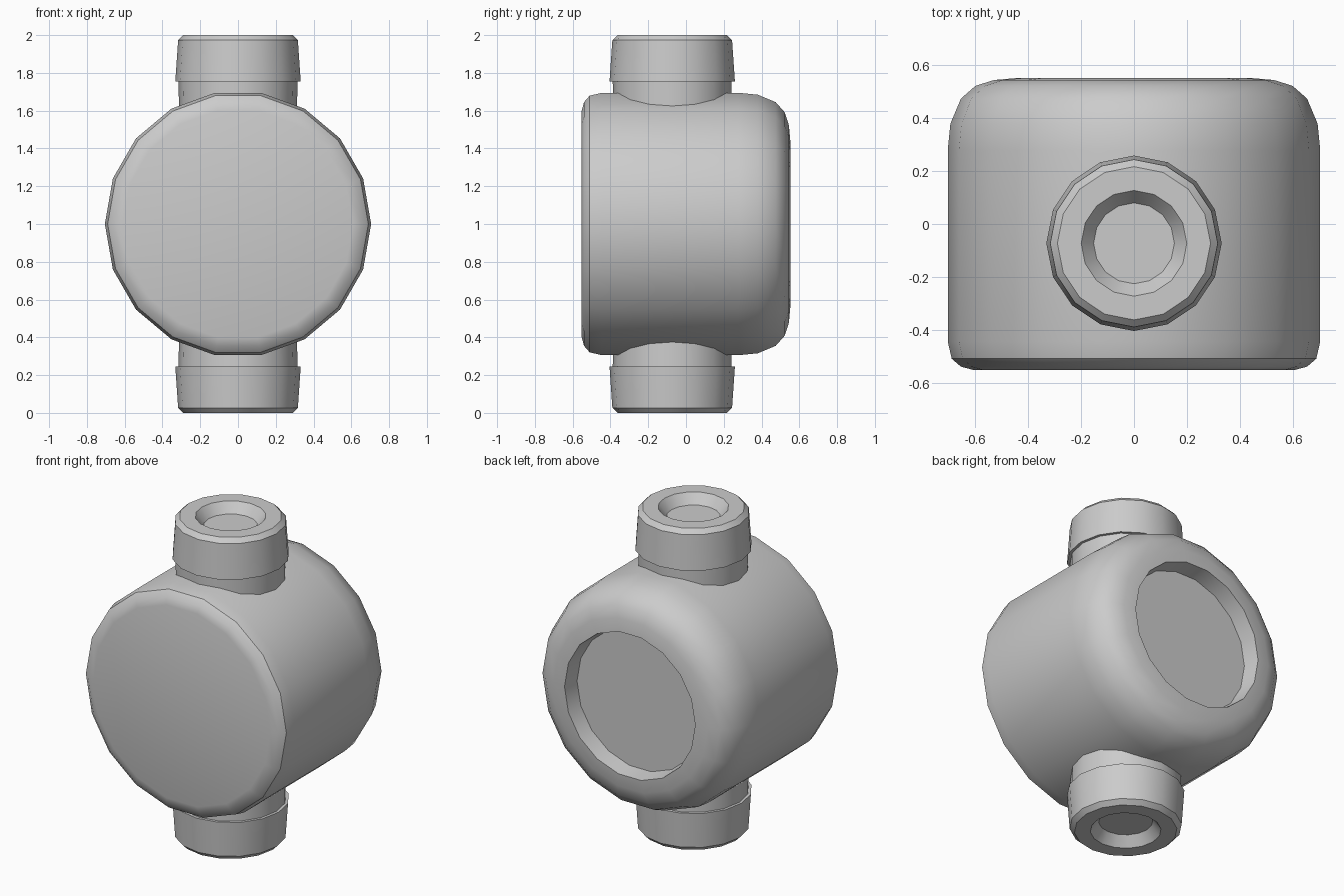
import bpy, bmesh, math
from mathutils import Matrix

if "Cube" in bpy.data.objects:
    bpy.data.objects.remove(bpy.data.objects["Cube"])


def lathe(name, profile, sides, matrix):
    """Revolve (radius, height) points around local Z, cap both ends, place with matrix."""
    bm = bmesh.new()
    rings = []
    for r, h in profile:
        rings.append([bm.verts.new((r * math.cos(2 * math.pi * i / sides),
                                    r * math.sin(2 * math.pi * i / sides), h))
                      for i in range(sides)])
    for a, b in zip(rings, rings[1:]):
        for i in range(sides):
            j = (i + 1) % sides
            bm.faces.new((a[i], a[j], b[j], b[i]))
    bm.faces.new(rings[0])
    bm.faces.new(rings[-1])
    bm.transform(matrix)
    bmesh.ops.recalc_face_normals(bm, faces=bm.faces)
    mesh = bpy.data.meshes.new(name)
    bm.to_mesh(mesh)
    bm.free()
    obj = bpy.data.objects.new(name, mesh)
    bpy.context.collection.objects.link(obj)
    bpy.ops.object.select_all(action='DESELECT')
    obj.select_set(True)
    bpy.context.view_layer.objects.active = obj
    bpy.ops.object.shade_smooth_by_angle(angle=math.radians(32))
    return obj


# Drum body: flat front, rounded back with a shallow round recess
body_profile = [
    (0.61, -0.552), (0.655, -0.54), (0.69, -0.51), (0.705, -0.445),
    (0.705, 0.28), (0.695, 0.38), (0.655, 0.475), (0.60, 0.523),
    (0.53, 0.545), (0.45, 0.552), (0.435, 0.45),
]
lathe("drum_body", body_profile, 18,
      Matrix.Translation((0, 0, 1)) @ Matrix.Rotation(math.radians(-90), 4, 'X'))

# Pipe ends: neck, stepped tapered collar, chamfer and dished opening
pipe_profile = [
    (0.31, 0.45), (0.315, 0.755), (0.332, 0.755), (0.317, 0.973),
    (0.29, 1.0), (0.20, 1.0), (0.153, 0.94),
]
for name, sign in (("top_pipe_end", 1), ("bottom_pipe_end", -1)):
    lathe(name, [(r, sign * h) for r, h in pipe_profile], 16,
          Matrix.Translation((0, -0.073, 1)))
